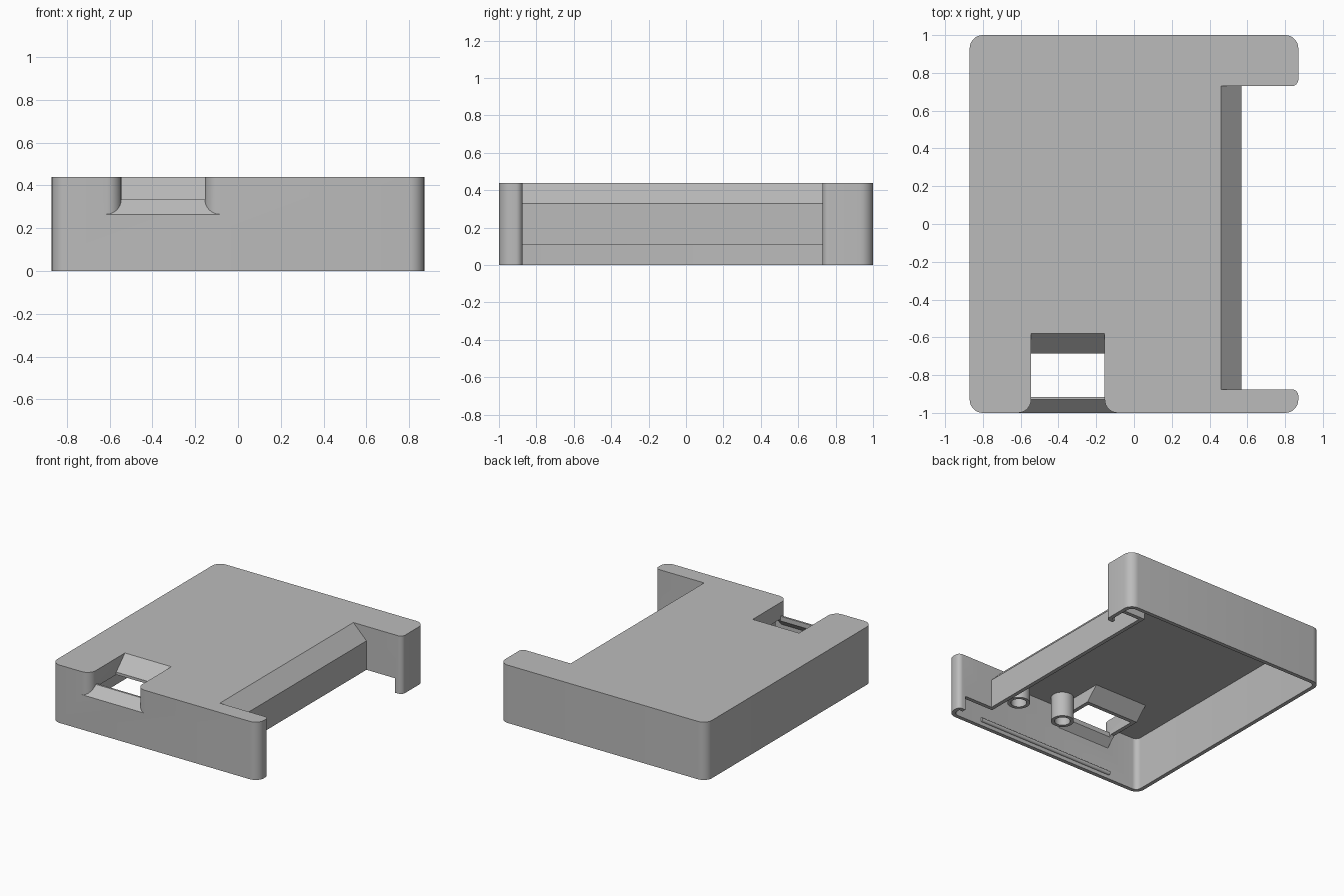
import bpy, math
from mathutils import Vector

if "Cube" in bpy.data.objects:
    bpy.data.objects.remove(bpy.data.objects["Cube"])

grey = bpy.data.materials.new("plain grey")
grey.use_nodes = True
colour = (0.5, 0.5, 0.5, 1)
grey.diffuse_color = colour
grey.node_tree.nodes["Principled BSDF"].inputs["Base Color"].default_value = colour

TOP, WALL = 0.44, 0.03


def rounded(corners, steps=8):
    """Outline from (x, y, radius) corners, each replaced by an arc."""
    out = []
    for i, (x, y, r) in enumerate(corners):
        p = Vector((x, y))
        if r == 0:
            out.append(p)
            continue
        a = (Vector(corners[i - 1][:2]) - p).normalized() * r
        b = (Vector(corners[(i + 1) % len(corners)][:2]) - p).normalized() * r
        for k in range(steps + 1):
            t = math.pi / 2 * k / steps
            out.append(p + a * (1 - math.sin(t)) + b * (1 - math.cos(t)))
    return out


def prism(name, outline, low, high, axis="z"):
    """Extrude a 2D outline along z (xy), y (xz) or x (yz)."""
    place = {"z": lambda u, v, w: (u, v, w),
             "y": lambda u, v, w: (u, w, v),
             "x": lambda u, v, w: (w, u, v)}[axis]
    n = len(outline)
    verts = [place(u, v, w) for w in (low, high) for u, v in outline]
    faces = [list(range(n))[::-1], list(range(n, 2 * n))]
    faces += [(i, (i + 1) % n, (i + 1) % n + n, i + n) for i in range(n)]
    mesh = bpy.data.meshes.new(name)
    mesh.from_pydata(verts, [], faces)
    obj = bpy.data.objects.new(name, mesh)
    bpy.context.collection.objects.link(obj)
    mesh.materials.append(grey)
    # consistent outward normals for the boolean cuts
    bpy.context.view_layer.objects.active = obj
    bpy.ops.object.mode_set(mode="EDIT")
    bpy.ops.mesh.select_all(action="SELECT")
    bpy.ops.mesh.normals_make_consistent(inside=False)
    bpy.ops.object.mode_set(mode="OBJECT")
    return obj


def combine(target, tool, operation="DIFFERENCE"):
    mod = target.modifiers.new("cut", "BOOLEAN")
    mod.operation, mod.solver, mod.object = operation, "EXACT", tool
    bpy.context.view_layer.objects.active = target
    bpy.ops.object.modifier_apply(modifier=mod.name)
    bpy.data.objects.remove(tool)


def box(name, x, y, z):
    return prism(name, [(x[0], y[0]), (x[1], y[0]), (x[1], y[1]), (x[0], y[1])], *z)


def footprint(d):
    """C-shaped plan of the case, moved inwards by d."""
    x, y, big, small = 0.87 - d, 1 - d, 0.07 - d, 0.035 - d
    return rounded([(-x, -y, big), (x, -y, big), (x, -0.875 - d, small),
                    (0.57 - d, -0.875 - d, 0), (0.57 - d, 0.73 + d, 0),
                    (x, 0.73 + d, small), (x, y, big), (-x, y, big)])


def side_slope(d):
    """Slanted cut along the upper edge of the side recess."""
    s = 0.46 - d * 1.4
    return prism("slope_cutter", [(s - 0.1, TOP + 0.1), (s + 0.21, TOP - 0.21),
                                  (s + 0.21, TOP + 0.1)],
                 -0.875 - d, 0.73 + d, "y")


# Outer shell, with the slanted edge of the side recess
shell = prism("case_shell", footprint(0), 0, TOP)
combine(shell, side_slope(0))

# Hollow inside, leaving material around the slope and the port window
cavity = prism("cavity", footprint(WALL), -0.1, TOP - WALL)
combine(cavity, side_slope(WALL))
surround = [(-0.54, 0.5), (-0.54, 0.43), (-0.655, 0.315), (-0.9, 0.315),
            (-1.05, 0.165), (-1.05, 0.5)]
combine(cavity, prism("surround", surround, -0.575, -0.125, "x"))
combine(shell, cavity)

# Port window: flared plan crossed with a sloping floor profile
left, right, r = -0.545, -0.155, 0.07
flare = [(r * (1 - math.sin(t)), -1 + r * (1 - math.cos(t)))
         for t in [math.pi / 2 * k / 8 for k in range(9)]]
plan = [(left, -0.5), (left - r, -1.1)] + [(left - a, y) for a, y in flare]
plan = [(left - r, -1.1)] + [(left - a, y) for a, y in flare] + [(left, -0.5), (right, -0.5)]
plan += [(right + a, y) for a, y in reversed(flare)] + [(right + r, -1.1)]
window = prism("window_cutter", plan, 0.1, 0.6)
floor = [(-0.48, 0.54), (-0.685, 0.335), (-0.685, 0.2), (-0.915, 0.2),
         (-0.915, 0.335), (-0.93, 0.335), (-1.08, 0.185), (-1.08, 0.54)]
combine(window, prism("window_floor", floor, -1, 1, "x"), "INTERSECT")
combine(shell, window)

# Gap under the recess walls
combine(shell, box("gap_cutter", (0.5, 0.81), (-0.95, 0.95), (-0.1, 0.11)))


# Hollow posts hanging from the roof
def circle(x, y, radius, n=32):
    return [(x + radius * math.cos(math.tau * k / n),
             y + radius * math.sin(math.tau * k / n)) for k in range(n)]


parts = [shell]
for name, x in (("inner_post", -0.06), ("outer_post", 0.34)):
    post = prism(name, circle(x, -0.853, 0.08), 0.22, TOP - WALL + 0.005)
    combine(post, prism("bore", circle(x, -0.853, 0.055), 0.1, TOP - WALL))
    parts.append(post)

# Snap ridges along the inside of the front and back walls
for name, y in (("front_ridge", -0.97), ("back_ridge", 0.97)):
    parts.append(prism(name, circle(y, 0.045, 0.016, 16), -0.585, 0.585, "x"))

for obj in parts:
    bpy.ops.object.select_all(action="DESELECT")
    obj.select_set(True)
    bpy.context.view_layer.objects.active = obj
    bpy.ops.object.shade_smooth_by_angle(angle=math.radians(30))
